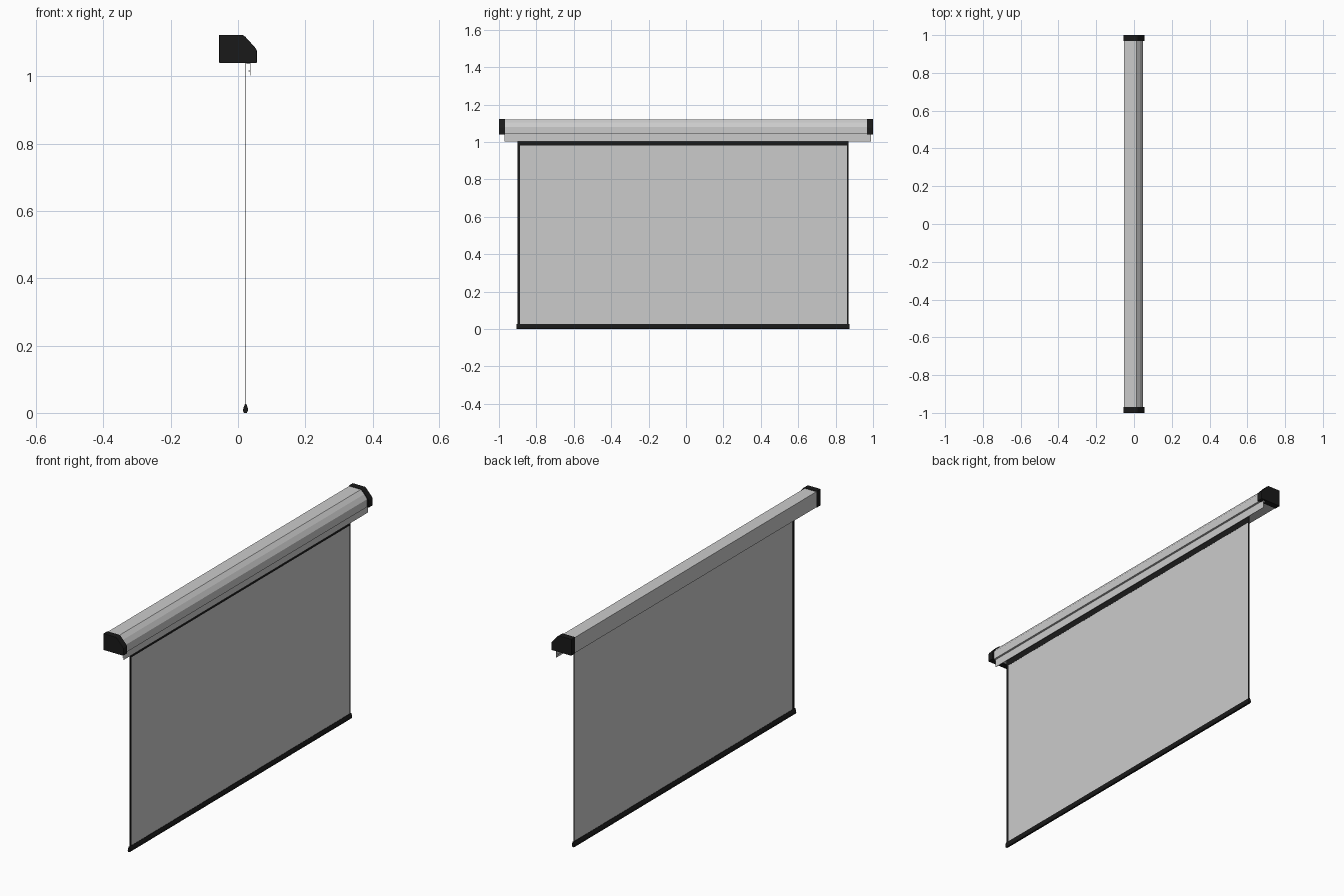
import bpy, bmesh

if "Cube" in bpy.data.objects:
    bpy.data.objects.remove(bpy.data.objects["Cube"])

black = bpy.data.materials.new("black")
black.diffuse_color = (0.01, 0.01, 0.01, 1)
black.use_nodes = True
black.node_tree.nodes["Principled BSDF"].inputs["Base Color"].default_value = black.diffuse_color


def extrude(name, profile, y0, y1, mat=None, bevel=0):
    """Extrude an (x, z) profile along y."""
    bm = bmesh.new()
    face = bm.faces.new([bm.verts.new((x, y0, z)) for x, z in profile])
    geo = bmesh.ops.extrude_face_region(bm, geom=[face])["geom"]
    verts = [g for g in geo if isinstance(g, bmesh.types.BMVert)]
    bmesh.ops.translate(bm, verts=verts, vec=(0, y1 - y0, 0))
    bmesh.ops.recalc_face_normals(bm, faces=bm.faces)
    mesh = bpy.data.meshes.new(name)
    bm.to_mesh(mesh)
    bm.free()
    ob = bpy.data.objects.new(name, mesh)
    bpy.context.collection.objects.link(ob)
    if mat:
        mesh.materials.append(mat)
    if bevel:
        mod = ob.modifiers.new("bevel", "BEVEL")
        mod.width = bevel
        mod.segments = 2
    return ob


def rect(x0, x1, z0, z1):
    return [(x0, z0), (x1, z0), (x1, z1), (x0, z1)]


# Housing and its two end caps
extrude("housing", [(-0.054, 1.042), (0.047, 1.042), (0.047, 1.081), (0.032, 1.103),
                    (0.012, 1.121), (-0.054, 1.121)], -0.97, 0.97)
cap = [(-0.056, 1.04), (0.056, 1.04), (0.056, 1.078), (0.05, 1.087),
       (0.021, 1.119), (0.013, 1.124), (-0.056, 1.124)]
for side, y0, y1 in (("left", -1.0, -0.968), ("right", 0.968, 1.0)):
    extrude(side + "_end_cap", cap, y0, y1, black, 0.002)

# Angled trim strip hanging under the housing, in front of the screen
extrude("trim_strip", [(0.026, 1.042), (0.026, 1.037), (0.035, 1.037), (0.035, 1.018),
                       (0.031, 1.018), (0.031, 1.015), (0.035, 1.015), (0.035, 1.003),
                       (0.037, 1.003), (0.037, 1.042)], -0.97, 0.99)

# Screen fabric with black borders
extrude("screen_fabric", rect(0.0225, 0.0235, 0.02, 1.045), -0.89, 0.862)
extrude("left_border", rect(0.0222, 0.0238, 0.02, 1.045), -0.902, -0.888, black)
extrude("right_border", rect(0.0222, 0.0238, 0.02, 1.045), 0.861, 0.869, black)
extrude("top_border", rect(0.0234, 0.0238, 0.982, 1.042), -0.89, 0.862, black)

# Teardrop weight bar at the bottom
extrude("weight_bar", [(0.018, 0.0), (0.026, 0.0), (0.029, 0.006), (0.029, 0.014),
                       (0.025, 0.027), (0.021, 0.027), (0.016, 0.014), (0.015, 0.006)],
        -0.906, 0.873, black)
